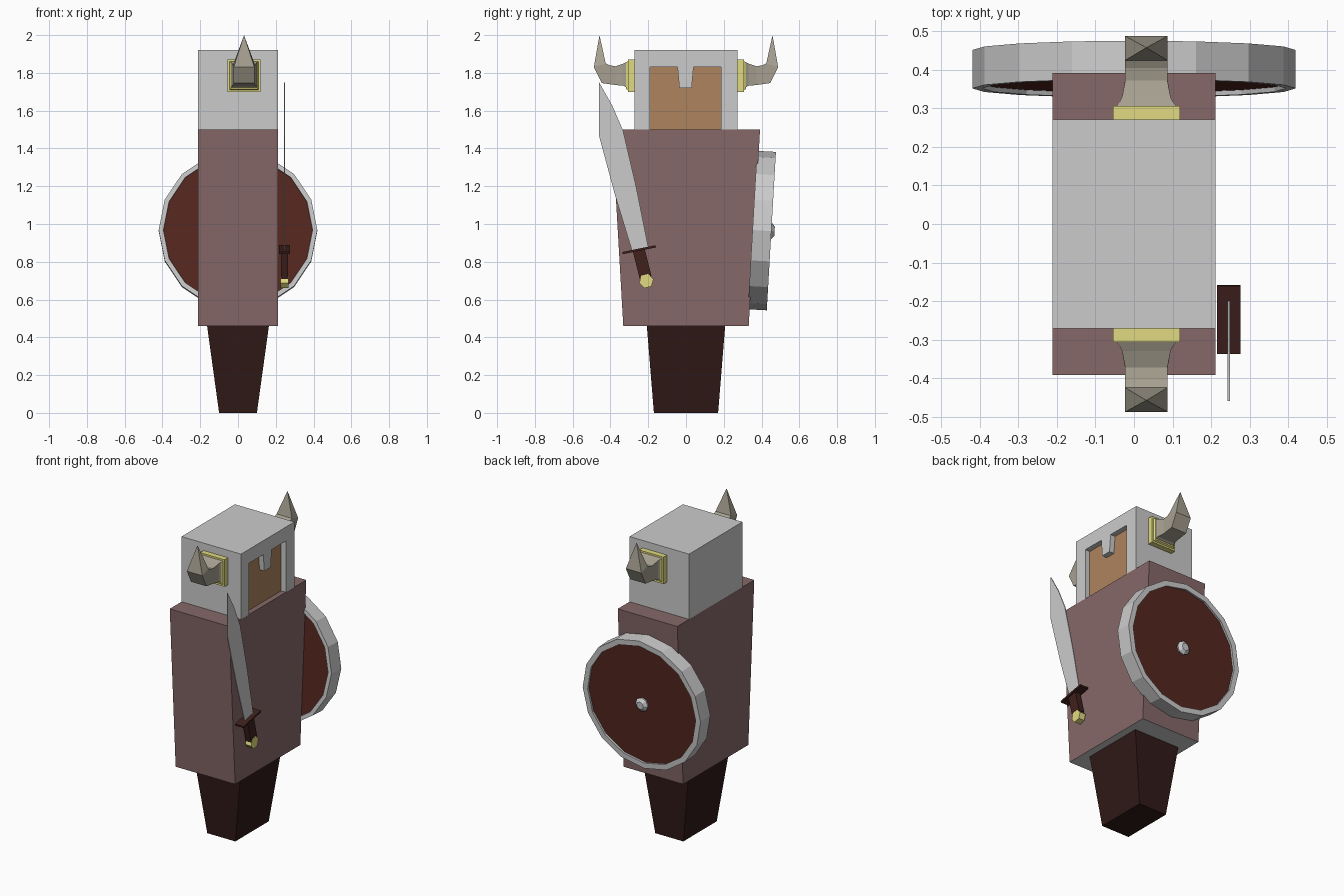
import bpy, bmesh, math
from mathutils import Matrix, Vector

if "Cube" in bpy.data.objects:
    bpy.data.objects.remove(bpy.data.objects["Cube"])


def material(name, rgb):
    m = bpy.data.materials.new(name)
    m.diffuse_color = (*rgb, 1)
    m.use_nodes = True
    m.node_tree.nodes["Principled BSDF"].inputs["Base Color"].default_value = m.diffuse_color
    return m


TUNIC = material("tunic", (0.24, 0.14, 0.14))
DARK = material("dark_cloth", (0.03, 0.01, 0.009))
LEATHER = material("leather", (0.05, 0.015, 0.012))
WOOD = material("red_wood", (0.09, 0.02, 0.014))
SKIN = material("skin", (0.42, 0.23, 0.11))
BRASS = material("brass", (0.75, 0.7, 0.22))
HORN = material("horn", (0.38, 0.35, 0.28))
STEEL = material("steel", (0.55, 0.55, 0.55))


def loft(name, rings, mat, tip=None, closed=False):
    """Bridge equal-sized rings of points, capped at the ends or closed to a loop."""
    bm = bmesh.new()
    vs = [[bm.verts.new(p) for p in r] for r in rings]
    n = len(vs[0])
    pairs = list(zip(vs, vs[1:])) + ([(vs[-1], vs[0])] if closed else [])
    for a, b in pairs:
        for i in range(n):
            j = (i + 1) % n
            bm.faces.new((a[i], a[j], b[j], b[i]))
    if not closed:
        bm.faces.new(vs[0][::-1])
        if tip:
            t = bm.verts.new(tip)
            for i in range(n):
                bm.faces.new((vs[-1][i], vs[-1][(i + 1) % n], t))
        else:
            bm.faces.new(vs[-1])
    bmesh.ops.recalc_face_normals(bm, faces=bm.faces)
    me = bpy.data.meshes.new(name)
    bm.to_mesh(me)
    bm.free()
    me.materials.append(mat)
    ob = bpy.data.objects.new(name, me)
    bpy.context.collection.objects.link(ob)
    return ob


def rect(hx, hy, z):
    return [(-hx, -hy, z), (hx, -hy, z), (hx, hy, z), (-hx, hy, z)]


def prism(name, profile, x0, x1, mat):
    """Extrude a (y, z) outline along x."""
    return loft(name, [[(x, y, z) for y, z in profile] for x in (x0, x1)], mat)


def circle(r, z, n):
    return [(r * math.cos(2 * math.pi * i / n), r * math.sin(2 * math.pi * i / n), z)
            for i in range(n)]


# Body
loft("legs", [rect(0.10, 0.17, 0), rect(0.165, 0.208, 0.47)], DARK)
torso = loft("torso", [rect(0.212, 0.332, 0.46), rect(0.212, 0.392, 1.5)], TUNIC)
torso.data.materials.append(STEEL)
for f in torso.data.polygons:
    if f.normal.z < -0.9:
        f.material_index = 1

# Helmet with a face opening cut around a nose guard
helmet = loft("helmet", [rect(0.212, 0.272, 1.5), rect(0.212, 0.272, 1.92)], STEEL)
opening = [(-0.19, 1.4), (0.185, 1.4), (0.185, 1.83), (0.04, 1.83),
           (0.03, 1.72), (-0.035, 1.72), (-0.045, 1.83), (-0.19, 1.83)]
cutter = prism("face_opening_cutter", opening, 0.175, 0.3, STEEL)
cutter.hide_render = True
cutter.hide_viewport = True
mod = helmet.modifiers.new("face_opening", "BOOLEAN")
mod.operation = "DIFFERENCE"
mod.solver = "EXACT"
mod.object = cutter
prism("face", [(-0.19, 1.5), (0.185, 1.5), (0.185, 1.83), (-0.19, 1.83)],
      0.15, 0.178, SKIN)

# Horns and their mounts, one per side: (bottom y, z), (top y, z), half width
sections = [((0.305, 1.715), (0.305, 1.862), 0.075),
            ((0.33, 1.732), (0.33, 1.85), 0.063),
            ((0.375, 1.736), (0.372, 1.835), 0.055),
            ((0.446, 1.746), (0.405, 1.84), 0.055),
            ((0.488, 1.83), (0.425, 1.85), 0.055)]
for s, side in ((-1, "right"), (1, "left")):
    rings = [[(0.032 - w, s * b[0], b[1]), (0.032 + w, s * b[0], b[1]),
              (0.032 + w, s * t[0], t[1]), (0.032 - w, s * t[0], t[1])]
             for b, t, w in sections]
    loft(side + "_horn", rings, HORN, tip=(0.032, s * 0.458, 2.0))
    mount = [[(0.032 + a * w, s * y, 1.785 + b * w)
              for a, b in ((-1, -1), (1, -1), (1, 1), (-1, 1))]
             for y, w in ((0.26, 0.087), (0.307, 0.087), (0.307, 0.076), (0.318, 0.07))]
    loft(side + "_horn_mount", mount, BRASS)

# Round shield, built flat and hung on the sloping side of the torso
N = 16
place = Matrix.Translation((0, 0.352, 0.968)) @ Matrix.Rotation(math.radians(-90 - 3.3), 4, "X")
rim = loft("shield_rim", [circle(0.42, 0, N), circle(0.42, 0.1, N),
                          circle(0.385, 0.1, N), circle(0.395, 0, N)], STEEL, closed=True)
board = loft("shield_board", [circle(0.395, 0.012, N), circle(0.395, 0.085, N)], WOOD)
boss = loft("shield_boss", [circle(0.035, 0.07, 8), circle(0.045, 0.1, 8),
                            circle(0.025, 0.117, 8)], STEEL)
for ob in (rim, board, boss):
    ob.data.transform(place)

# Sword on the other hand's side
blade = [(-0.285, 0.855), (-0.20, 0.88), (-0.262, 1.19), (-0.333, 1.495), (-0.392, 1.63),
         (-0.46, 1.75), (-0.46, 1.465), (-0.375, 1.15)]
prism("sword_blade", blade, 0.243, 0.249, STEEL)


def tilted(center, pts, deg):
    a = math.radians(deg)
    return [(center[0] + u * math.cos(a) - v * math.sin(a),
             center[1] + u * math.sin(a) + v * math.cos(a)) for u, v in pts]


def box(hu, hv):
    return [(-hu, -hv), (hu, -hv), (hu, hv), (-hu, hv)]


prism("sword_guard", tilted((-0.248, 0.864), box(0.09, 0.006), 11.5), 0.216, 0.276, LEATHER)
prism("sword_grip", tilted((-0.232, 0.79), box(0.032, 0.075), 14), 0.227, 0.265, LEATHER)
hexagon = [(p[0], p[1]) for p in circle(0.039, 0, 6)]
prism("sword_pommel", tilted((-0.21, 0.698), hexagon, 14), 0.225, 0.267, BRASS)
